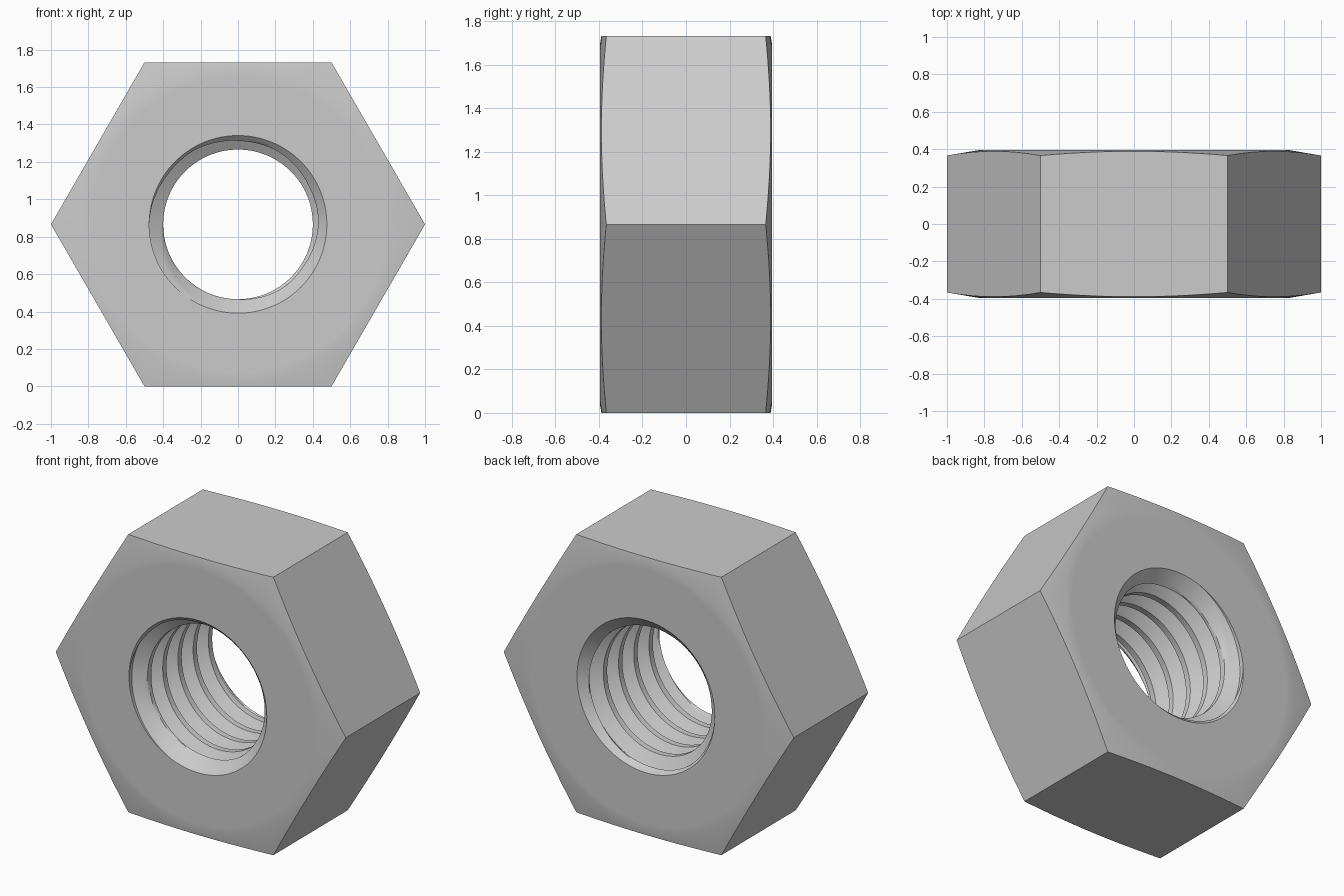
import bpy
import bmesh
from math import sin, cos, pi, radians

cube = bpy.data.objects.get("Cube")
if cube:
    bpy.data.objects.remove(cube, do_unlink=True)

HALF = 0.395                 # half thickness along y
APOTHEM = 3 ** 0.5 / 2       # centre to flat; corners at radius 1
FACE_R = 0.83                # where the outer cone chamfer starts
SLOPE = 0.17
MINOR, MAJOR = 0.4, 0.475    # thread crest and root radii
PITCH = 0.15
COLS, STEPS, TURNS = 144, 16, 6


def thread_radius(u):
    """Trapezoid thread: rear flank, root, front flank, crest."""
    k = (u % 1.0) * STEPS
    depth = max(0.0, min(1.0, k / 5, (12 - k) / 5))
    return MINOR + (MAJOR - MINOR) * depth


def hex_radius(t):
    """Radius of the hexagon outline, flats at top and bottom."""
    return APOTHEM / cos((t + pi / 6) % (pi / 3) - pi / 6)


def section(t):
    """Closed (radius, y) section of the nut at angle t."""
    pts = []
    # Threaded bore with countersunk mouths
    for k in range(-STEPS, TURNS * STEPS + 1):
        u = k / STEPS
        y = max(-HALF, min(HALF, -HALF + PITCH * (u + t / (2 * pi))))
        mouth = MAJOR - (HALF - abs(y))
        pts.append((max(thread_radius(u), mouth) if abs(y) < HALF else MAJOR, y))
    # End faces, conical chamfers and outer flats
    r = hex_radius(t)
    edge = HALF - (r - FACE_R) * SLOPE
    pts += [(FACE_R - 0.04, HALF), (FACE_R, HALF), (r, edge),
            (r, -edge), (FACE_R, -HALF), (FACE_R - 0.04, -HALF)]
    return pts


# Sweep the section around the y axis
bm = bmesh.new()
columns = []
for i in range(COLS + 1):
    t = 2 * pi * i / COLS
    columns.append([bm.verts.new((r * sin(t), y, r * cos(t) + APOTHEM))
                    for r, y in section(t)])
for a, b in zip(columns, columns[1:]):
    n = len(a)
    for j in range(n):
        k = (j + 1) % n
        bm.faces.new((a[j], a[k], b[k], b[j]))
bmesh.ops.remove_doubles(bm, verts=bm.verts, dist=0.0002)
bmesh.ops.recalc_face_normals(bm, faces=bm.faces)

mesh = bpy.data.meshes.new("hex_nut")
bm.to_mesh(mesh)
bm.free()
nut = bpy.data.objects.new("hex_nut", mesh)
bpy.context.collection.objects.link(nut)

# Plain grey steel
steel = bpy.data.materials.new("steel_grey")
steel.use_nodes = True
colour = (0.6, 0.6, 0.6, 1)
steel.diffuse_color = colour
steel.node_tree.nodes["Principled BSDF"].inputs["Base Color"].default_value = colour
mesh.materials.append(steel)

# Smooth shading with sharp hexagon and thread edges
bpy.ops.object.select_all(action="DESELECT")
nut.select_set(True)
bpy.context.view_layer.objects.active = nut
bpy.ops.object.shade_smooth_by_angle(angle=radians(30))
